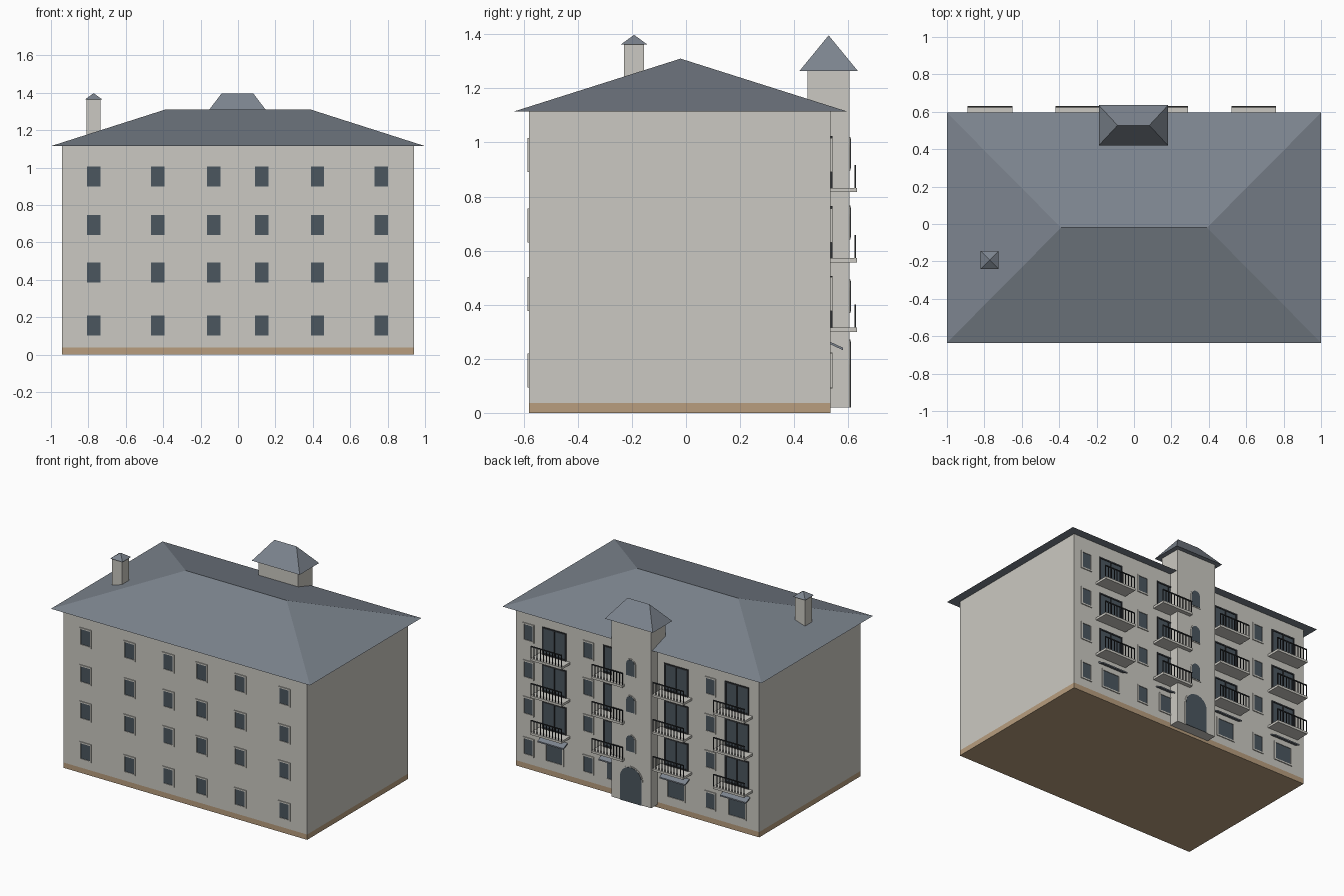
import bpy, bmesh, math
from mathutils import Vector

cube = bpy.data.objects.get("Cube")
if cube:
    bpy.data.objects.remove(cube, do_unlink=True)


def material(name, *rgb):
    """Flat colour given as 0-255 screen values, stored as linear."""
    col = [((c / 255 + 0.055) / 1.055) ** 2.4 for c in rgb] + [1]
    m = bpy.data.materials.new(name)
    m.use_nodes = True
    m.diffuse_color = col
    m.node_tree.nodes["Principled BSDF"].inputs["Base Color"].default_value = col
    return m


WALL = material("plaster", 203, 201, 194)
BASE = material("tan plinth", 184, 158, 126)
ROOF = material("slate roof", 124, 132, 142)
GLASS = material("dark glass", 75, 86, 95)
IRON = material("black iron", 44, 47, 50)


def finish(name, bm, mat):
    bmesh.ops.recalc_face_normals(bm, faces=bm.faces)
    me = bpy.data.meshes.new(name)
    bm.to_mesh(me)
    bm.free()
    me.materials.append(mat)
    ob = bpy.data.objects.new(name, me)
    bpy.context.collection.objects.link(ob)
    return ob


def add_box(bm, x0, x1, y0, y1, z0, z1):
    verts = bmesh.ops.create_cube(bm, size=1)["verts"]
    for v in verts:
        v.co = (x1 if v.co.x > 0 else x0, y1 if v.co.y > 0 else y0,
                z1 if v.co.z > 0 else z0)


def boxes(name, mat, *items):
    bm = bmesh.new()
    for b in items:
        add_box(bm, *b)
    return finish(name, bm, mat)


def prism(name, mat, points, along):
    """Extrude a flat outline along a vector."""
    bm = bmesh.new()
    face = bm.faces.new([bm.verts.new(p) for p in points])
    ext = bmesh.ops.extrude_face_region(bm, geom=[face], use_keep_orig=True)
    for g in ext["geom"]:
        if isinstance(g, bmesh.types.BMVert):
            g.co += Vector(along)
    return finish(name, bm, mat)


def hip_roof(name, x0, x1, y0, y1, z0, z1, inset):
    """Four-sided roof; the ridge runs along x, or shrinks to a point."""
    bm = bmesh.new()
    yc = (y0 + y1) / 2
    a, b, c, d = [bm.verts.new((x, y, z0)) for x, y in
                  ((x0, y0), (x1, y0), (x1, y1), (x0, y1))]
    r0 = bm.verts.new((x0 + inset, yc, z1))
    r1 = bm.verts.new((x1 - inset, yc, z1))
    for f in ((d, c, b, a), (a, b, r1, r0), (c, d, r0, r1), (b, c, r1), (d, a, r0)):
        bm.faces.new(f)
    bmesh.ops.remove_doubles(bm, verts=bm.verts, dist=0.001)
    return finish(name, bm, ROOF)


def window(name, x, width, z0, z1, wall_y, side, frame_mat=WALL, mullion=False):
    """Glass plate inside a raised frame; side is -1 front, +1 back."""
    h, t = width / 2, 0.01
    ys = sorted((wall_y, wall_y + side * 0.006))
    frame = [(x - h - t, x - h, *ys, z0 - t, z1 + t),
             (x + h, x + h + t, *ys, z0 - t, z1 + t),
             (x - h, x + h, *ys, z1, z1 + t),
             (x - h, x + h, *ys, z0 - t, z0)]
    if mullion:
        frame.append((x - t / 3, x + t / 3, *ys, z0, z1))
    boxes(name + "_frame", frame_mat, *frame)
    gy = sorted((wall_y, wall_y + side * 0.002))
    boxes(name + "_glass", GLASS, (x - h, x + h, *gy, z0, z1))


def arch(name, mat, x, width, z0, z1, y, depth):
    """Round-headed plate on the back of the tower."""
    r = width / 2
    pts = [(x - r, y, z0), (x + r, y, z0)]
    for i in range(13):
        a = math.pi * i / 12
        pts.append((x + r * math.cos(a), y, z1 - r + r * math.sin(a)))
    prism(name, mat, pts, (0, depth, 0))


FRONT, BACK, TOWER = -0.58, 0.535, 0.605
EAVE = 1.115

# Main block and plinth
boxes("walls", WALL, (-0.94, 0.94, FRONT, BACK, 0.037, EAVE))
boxes("plinth", BASE, (-0.94, 0.94, FRONT, BACK, 0, 0.037))
hip_roof("main_roof", -1, 1, -0.635, 0.595, EAVE, 1.31, 0.61)

# Chimney
boxes("chimney", WALL, (-0.81, -0.735, -0.23, -0.155, 1.1, 1.365))
hip_roof("chimney_cap", -0.82, -0.724, -0.24, -0.144, 1.363, 1.398, 0.048)

# Stair tower with arched door and windows
boxes("stair_tower", WALL, (-0.155, 0.15, 0.45, TOWER, 0.02, 1.265))
hip_roof("tower_roof", -0.188, 0.182, 0.42, 0.635, 1.265, 1.396, 0.1)
arch("tower_door_frame", WALL, 0, 0.185, 0.02, 0.272, TOWER, 0.003)
arch("tower_door", GLASS, 0, 0.168, 0.02, 0.264, TOWER, 0.005)
for top in (0.487, 0.76, 1.015):
    arch("tower_window_frame", WALL, 0.003, 0.08, top - 0.118, top + 0.006, TOWER, 0.003)
    arch("tower_window", GLASS, 0.003, 0.064, top - 0.112, top, TOWER, 0.005)

# Small windows on both long walls
for sill in (0.103, 0.386, 0.64, 0.9):
    for x in (-0.77, -0.43, -0.13, 0.126, 0.425, 0.765):
        window("front_window", x, 0.072, sill, sill + 0.106, FRONT, -1)
    for x in (-0.565, 0.378, 0.84):
        window("back_window", x, 0.066, sill, sill + 0.106, BACK, 1)

# Balcony bays: ground window with awning, then three balconies with doors
BARS = 11
for x in (-0.77, -0.3, 0.17, 0.64):
    window("ground_window", x, 0.125, 0.1, 0.213, BACK, 1)
    prism("awning", ROOF,
          [(x - 0.1, BACK, 0.253), (x - 0.1, 0.58, 0.232),
           (x - 0.1, 0.58, 0.241), (x - 0.1, BACK, 0.262)], (0.2, 0, 0))
    for floor in (0.315, 0.573, 0.832):
        x0, x1 = x - 0.12, x + 0.12
        boxes("balcony_slab", WALL, (x0, x1, BACK, 0.632, floor - 0.016, floor))
        window("balcony_door", x, 0.165, floor + 0.01, floor + 0.182, BACK, 1,
               IRON, mullion=True)
        rail = floor + 0.085
        parts = [(x0, x1, 0.623, 0.629, rail - 0.007, rail)]
        for i in range(BARS):
            bx = x0 + (x1 - x0 - 0.005) * i / (BARS - 1)
            parts.append((bx, bx + 0.005, 0.624, 0.628, floor, rail - 0.007))
        boxes("balcony_railing", IRON, *parts)
